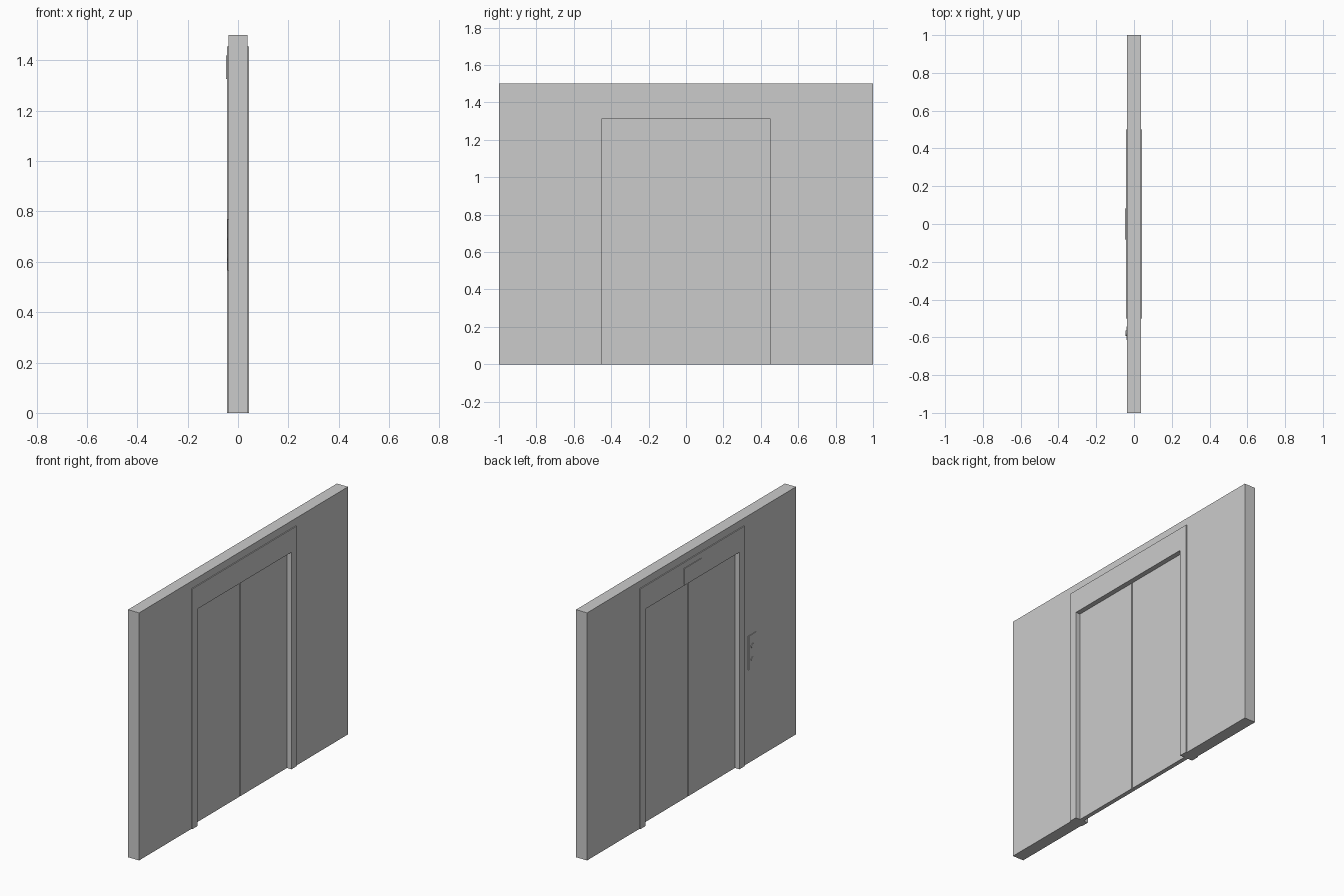
import bpy, bmesh, math

if "Cube" in bpy.data.objects:
    bpy.data.objects.remove(bpy.data.objects["Cube"])


def box(name, x, y, z):
    """Box from (min, max) ranges on each axis."""
    bpy.ops.mesh.primitive_cube_add(size=1, location=[sum(r) / 2 for r in (x, y, z)])
    ob = bpy.context.object
    ob.name = name
    ob.scale = [r[1] - r[0] for r in (x, y, z)]
    bpy.ops.object.transform_apply(location=False, rotation=False, scale=True)
    return ob


def arch(name, depth, outer, top, inner, head):
    """Upside-down U profile in the YZ plane, extruded symmetrically along X."""
    pts = [(-outer, 0), (-inner, 0), (-inner, head), (inner, head),
           (inner, 0), (outer, 0), (outer, top), (-outer, top)]
    bm = bmesh.new()
    face = bm.faces.new([bm.verts.new((-depth, y, z)) for y, z in pts])
    ext = bmesh.ops.extrude_face_region(bm, geom=[face])
    verts = [g for g in ext["geom"] if isinstance(g, bmesh.types.BMVert)]
    bmesh.ops.translate(bm, verts=verts, vec=(2 * depth, 0, 0))
    bmesh.ops.recalc_face_normals(bm, faces=bm.faces)
    mesh = bpy.data.meshes.new(name)
    bm.to_mesh(mesh)
    bm.free()
    ob = bpy.data.objects.new(name, mesh)
    bpy.context.collection.objects.link(ob)
    return ob


# Wall with the door opening, and the raised surround lining it
arch("wall", 0.037, 1.0, 1.5, 0.475, 1.385)
arch("door_frame", 0.043, 0.5, 1.455, 0.45, 1.315)

# Two sliding doors with a narrow recessed seam between them
for side, y in (("left", (0.004, 0.45)), ("right", (-0.45, -0.004))):
    box("door_" + side, (-0.013, 0.013), y, (0, 1.315))
box("door_seam", (-0.008, 0.008), (-0.004, 0.004), (0, 1.315))

# Floor indicator above the doors
box("floor_indicator", (-0.047, -0.04), (-0.082, 0.082), (1.325, 1.42))

# Call panel with two round buttons
box("call_panel", (-0.041, -0.035), (-0.613, -0.543), (0.565, 0.77))
for name, z in (("up", 0.70), ("down", 0.62)):
    bpy.ops.mesh.primitive_cylinder_add(vertices=16, radius=0.014, depth=0.007,
                                        location=(-0.041, -0.578, z),
                                        rotation=(0, math.pi / 2, 0))
    bpy.context.object.name = "call_button_" + name
    bpy.ops.object.shade_smooth_by_angle()
